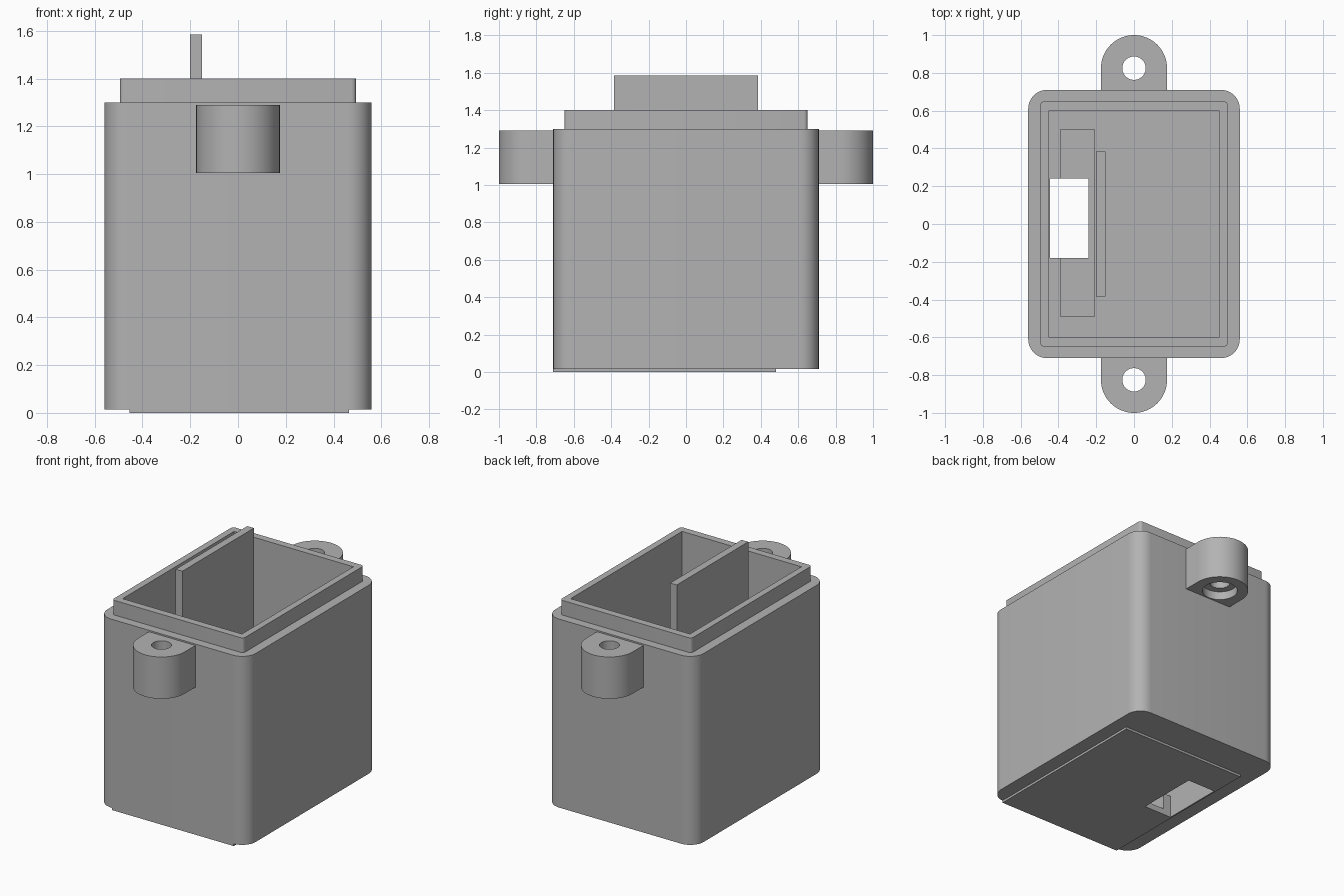
import bpy, bmesh
from math import pi, sin, cos

cube = bpy.data.objects.get("Cube")
if cube:
    bpy.data.objects.remove(cube, do_unlink=True)

grey = bpy.data.materials.new("plain grey")
grey.use_nodes = True
COLOUR = (0.45, 0.45, 0.45, 1)
grey.diffuse_color = COLOUR
grey.node_tree.nodes["Principled BSDF"].inputs["Base Color"].default_value = COLOUR


def prism(name, outline, z0, z1):
    """Extrude a counter-clockwise outline from z0 to z1."""
    bm = bmesh.new()
    face = bm.faces.new([bm.verts.new((x, y, z0)) for x, y in outline])
    top = bmesh.ops.extrude_face_region(bm, geom=[face])["geom"]
    bmesh.ops.translate(bm, vec=(0, 0, z1 - z0),
                        verts=[v for v in top if isinstance(v, bmesh.types.BMVert)])
    bmesh.ops.recalc_face_normals(bm, faces=bm.faces)
    mesh = bpy.data.meshes.new(name)
    bm.to_mesh(mesh)
    bm.free()
    mesh.materials.append(grey)
    obj = bpy.data.objects.new(name, mesh)
    bpy.context.collection.objects.link(obj)
    return obj


def arc(cx, cy, r, a0, a1, n):
    return [(cx + r * cos(a0 + (a1 - a0) * i / n),
             cy + r * sin(a0 + (a1 - a0) * i / n)) for i in range(n + 1)]


def rect(x0, x1, y0, y1):
    return [(x0, y0), (x1, y0), (x1, y1), (x0, y1)]


def rounded(hx, hy, r, n):
    corners = [(1, 1), (-1, 1), (-1, -1), (1, -1)]
    return [p for k, (sx, sy) in enumerate(corners)
            for p in arc(sx * (hx - r), sy * (hy - r), r, k * pi / 2, (k + 1) * pi / 2, n)]


def circle(cy, r):
    return arc(0, cy, r, 0, 2 * pi, 40)[:-1]


def cut(obj, outline, z0, z1):
    """Cut a prism out of an object and discard the cutter."""
    cutter = prism("cutter", outline, z0, z1)
    cutter.hide_render = True
    mod = obj.modifiers.new("cut", "BOOLEAN")
    mod.operation, mod.solver, mod.object = "DIFFERENCE", "EXACT", cutter
    bpy.context.view_layer.objects.active = obj
    bpy.ops.object.modifier_apply(modifier=mod.name)
    bpy.data.objects.remove(cutter, do_unlink=True)


def smooth(obj):
    bpy.ops.object.select_all(action="DESELECT")
    obj.select_set(True)
    bpy.context.view_layer.objects.active = obj
    bpy.ops.object.shade_smooth_by_angle(angle=0.6)


CAVITY = rect(-0.45, 0.45, -0.6, 0.6)
SLOT = rect(-0.445, -0.24, -0.18, 0.24)
FLOOR, RIM = 0.15, 1.3

# Hollow body with a floor pocket and a slot through the floor
body = prism("case_body", rounded(0.56, 0.71, 0.1, 10), 0.015, RIM)
cut(body, CAVITY, FLOOR, 2)
cut(body, rect(-0.39, -0.21, -0.49, 0.5), 0.04, 1)
cut(body, SLOT, -1, 1)
smooth(body)

# Raised lip around the opening
lip = prism("rim_lip", rounded(0.495, 0.65, 0.02, 4), RIM, 1.4)
cut(lip, CAVITY, 1, 2)
smooth(lip)

# Thin raised panel under the base
panel = prism("base_panel", rect(-0.455, 0.465, -0.71, 0.48), 0, 0.015)
cut(panel, SLOT, -1, 1)

# Upright divider inside the cavity
prism("divider", rect(-0.2, -0.15, -0.385, 0.385), FLOOR, 1.585)

# Mounting lugs, with a screw hole and a counterbore underneath
for name, s in (("front_lug", -1), ("back_lug", 1)):
    centre, wall = s * 0.825, s * 0.65
    outline = [(0.175, wall)] + arc(0, centre, 0.175, 0, s * pi, 32) + [(-0.175, wall)]
    lug = prism(name, outline, 1.005, 1.29)
    cut(lug, circle(centre, 0.062), 0.5, 2)
    cut(lug, circle(centre, 0.108), 0.5, 1.06)
    smooth(lug)
